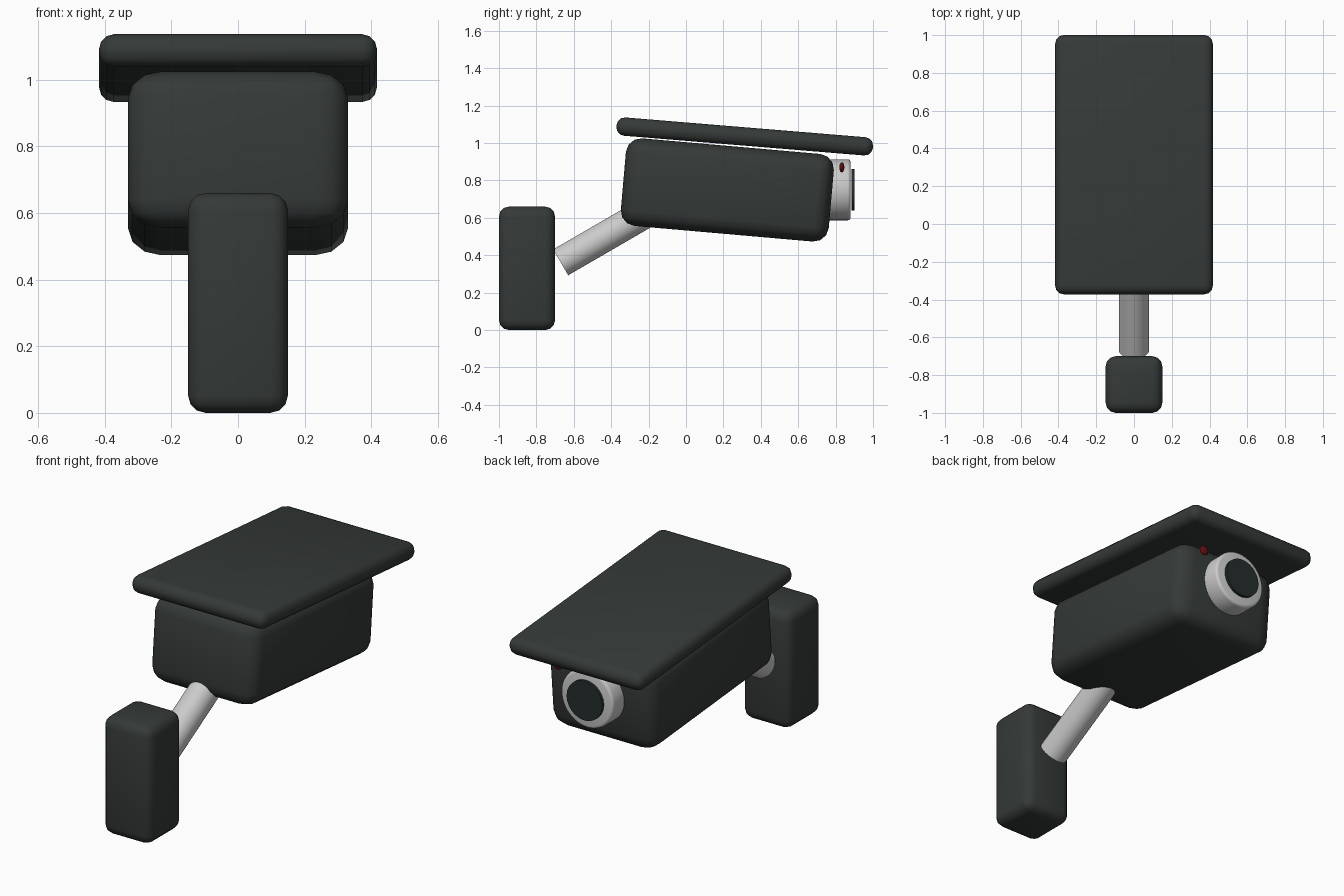
import bpy, math
from mathutils import Vector

if "Cube" in bpy.data.objects:
    bpy.data.objects.remove(bpy.data.objects["Cube"])


def material(name, rgb):
    m = bpy.data.materials.new(name)
    m.diffuse_color = (*rgb, 1)
    m.use_nodes = True
    m.node_tree.nodes["Principled BSDF"].inputs["Base Color"].default_value = m.diffuse_color
    return m


DARK = material("dark_casing", (0.035, 0.042, 0.040))
GLASS = material("dark_glass", (0.018, 0.026, 0.025))
RED = material("red_light", (0.12, 0.005, 0.005))


def finish(name, mat=None, bevel=0, segments=3, angle=40):
    """Name the active object, round its edges and shade it."""
    ob = bpy.context.object
    ob.name = name
    if mat:
        ob.data.materials.append(mat)
    if bevel:
        mod = ob.modifiers.new("rounding", 'BEVEL')
        mod.width = bevel
        mod.segments = segments
        mod.limit_method = 'ANGLE'
        mod.angle_limit = math.radians(50)
        bpy.ops.object.modifier_apply(modifier=mod.name)
    bpy.ops.object.shade_smooth_by_angle(angle=math.radians(angle))
    return ob


def rounded_box(name, centre, size, bevel, tilt=0, stretch=1):
    """Rounded casing; stretch widens the rounding along x."""
    bpy.ops.mesh.primitive_cube_add(size=1, location=centre)
    bpy.context.object.scale = (size[0] / stretch, size[1], size[2])
    bpy.ops.object.transform_apply(location=False, rotation=False, scale=True)
    ob = finish(name, DARK, bevel)
    ob.scale.x = stretch
    ob.rotation_euler.x = math.radians(-tilt)
    return ob


def rod(name, start, end, radius, mat=None, bevel=0):
    """Cylinder between two points."""
    a, b = Vector(start), Vector(end)
    bpy.ops.mesh.primitive_cylinder_add(vertices=48, radius=radius,
                                        depth=(b - a).length, location=(a + b) / 2)
    bpy.context.object.rotation_euler = (b - a).to_track_quat('Z', 'Y').to_euler()
    return finish(name, mat, bevel)


# Wall bracket and the slanted arm
rounded_box("wall_mount", (0, -0.85, 0.33), (0.30, 0.30, 0.66), 0.053)
rod("arm", (0, -0.67, 0.362), (0, 0.02, 0.762), 0.08)

# Tilted housing and sun visor
rounded_box("camera_body", (0, 0.221, 0.749), (0.66, 1.116, 0.47), 0.08, 5, 1.25)
rounded_box("visor", (0, 0.314, 1.035), (0.834, 1.376, 0.098), 0.044, 4.7)

# Lens barrel and glass
rod("lens_barrel", (0, 0.70, 0.75), (0, 0.88, 0.75), 0.163, bevel=0.015)
rod("lens_glass", (0, 0.886, 0.75), (0, 0.902, 0.75), 0.11, GLASS)

# Status light
bpy.ops.mesh.primitive_uv_sphere_add(segments=24, ring_count=12, radius=0.027,
                                     location=(0.21, 0.833, 0.87))
bpy.context.object.scale.y = 0.5
finish("status_light", RED)
